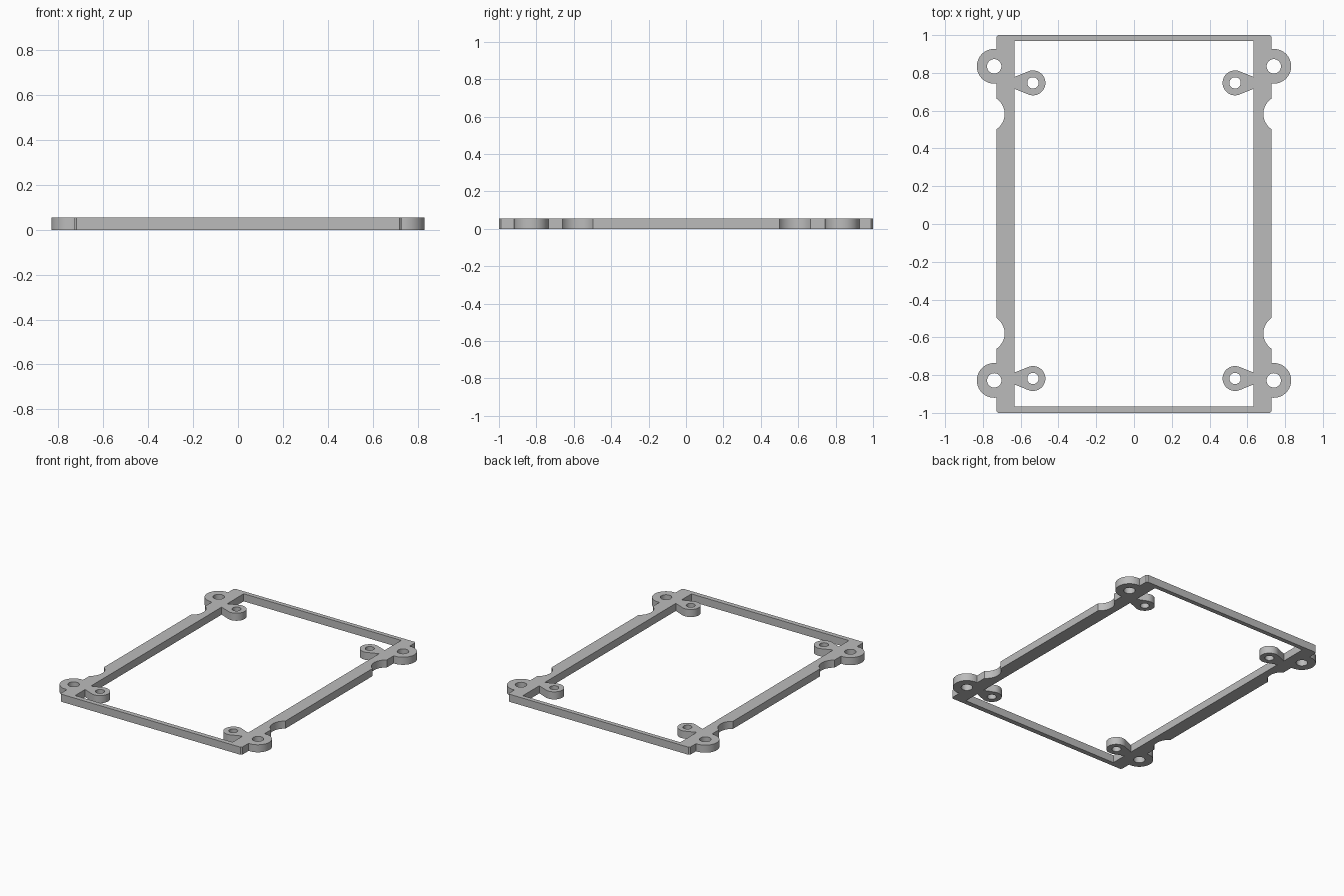
import bpy, bmesh
from math import cos, sin, acos, radians, degrees

cube = bpy.data.objects.get("Cube")
if cube:
    bpy.data.objects.remove(cube, do_unlink=True)

HEIGHT = 0.055
OUTER_X, INNER_X = 0.729, 0.632
EAR_X, EAR_R, EAR_HOLE = 0.74, 0.092, 0.038
TAB_X, TAB_R, TAB_HOLE = 0.535, 0.066, 0.03
NOTCH_X, NOTCH_R = 0.783, 0.098
EARS, TABS, NOTCHES = (-0.828, 0.835), (-0.818, 0.747), (-0.579, 0.583)


def arc(x, y, r, start, end, steps=32):
    angles = [radians(start + (end - start) * i / steps) for i in range(steps + 1)]
    return [(x + r * cos(a), y + r * sin(a)) for a in angles]


def mirrored(side):
    # close a right-hand profile with its left-hand reflection
    return side + [(-x, y) for x, y in reversed(side)]


def ear(y):
    a = degrees(acos((OUTER_X - EAR_X) / EAR_R))
    return arc(EAR_X, y, EAR_R, -a, a)


def notch(y):
    a = degrees(acos((OUTER_X - NOTCH_X) / NOTCH_R))
    return arc(NOTCH_X, y, NOTCH_R, 360 - a, a, 20)


def tab(y):
    # tapered neck leading to a round eyelet
    neck = 0.032
    return [(INNER_X, y - neck)] + arc(TAB_X, y, TAB_R, -68, -292) + [(INNER_X, y + neck)]


# Outer edge with ears and scallops, inner edge with eyelet tabs
outer = ([(0.719, -1), (OUTER_X, -0.99)] + ear(EARS[0]) + notch(NOTCHES[0])
         + notch(NOTCHES[1]) + ear(EARS[1]) + [(OUTER_X, 0.99), (0.719, 1)])
inner = [(INNER_X, -0.965)] + tab(TABS[0]) + tab(TABS[1]) + [(INNER_X, 0.968)]
loops = [mirrored(outer), mirrored(inner)]

# Screw holes
for side in (-1, 1):
    for y in EARS:
        loops.append(arc(side * EAR_X, y, EAR_HOLE, 0, 360)[:-1])
    for y in TABS:
        loops.append(arc(side * TAB_X, y, TAB_HOLE, 0, 360)[:-1])

# Flat filled profile, extruded to plate height
curve = bpy.data.curves.new("mounting_frame", "CURVE")
curve.dimensions = "2D"
curve.fill_mode = "BOTH"
curve.extrude = HEIGHT / 2
for points in loops:
    spline = curve.splines.new("POLY")
    spline.points.add(len(points) - 1)
    for p, (x, y) in zip(spline.points, points):
        p.co = (x, y, 0, 1)
    spline.use_cyclic_u = True

frame = bpy.data.objects.new("mounting_frame", curve)
bpy.context.collection.objects.link(frame)
frame.location.z = HEIGHT / 2
bpy.ops.object.select_all(action="DESELECT")
frame.select_set(True)
bpy.context.view_layer.objects.active = frame
bpy.ops.object.convert(target="MESH")
frame = bpy.context.object

# Weld caps to walls
bm = bmesh.new()
bm.from_mesh(frame.data)
bmesh.ops.remove_doubles(bm, verts=bm.verts, dist=0.0001)
bmesh.ops.recalc_face_normals(bm, faces=bm.faces)
bm.to_mesh(frame.data)
bm.free()
bpy.ops.object.shade_smooth_by_angle(angle=radians(30))

# Plain grey finish
grey = bpy.data.materials.new("grey")
grey.use_nodes = True
colour = (0.5, 0.5, 0.5, 1)
grey.diffuse_color = colour
grey.node_tree.nodes["Principled BSDF"].inputs["Base Color"].default_value = colour
frame.data.materials.clear()
frame.data.materials.append(grey)
